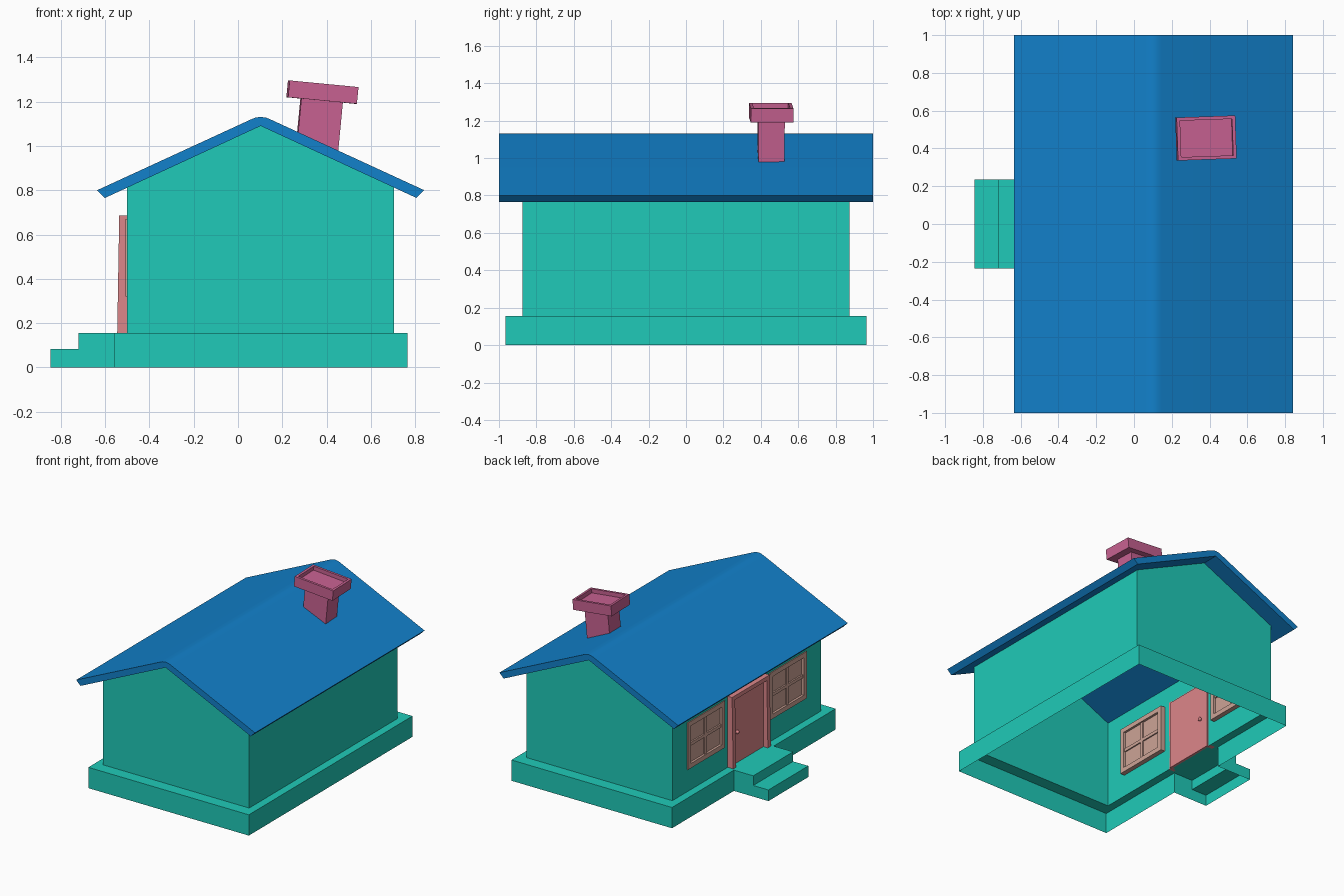
import bpy, bmesh, math
from mathutils import Matrix, Vector

if "Cube" in bpy.data.objects:
    bpy.data.objects.remove(bpy.data.objects["Cube"])


def material(name, rgb):
    m = bpy.data.materials.new(name)
    m.diffuse_color = (*rgb, 1)
    m.use_nodes = True
    m.node_tree.nodes["Principled BSDF"].inputs["Base Color"].default_value = m.diffuse_color
    return m


TEAL = material("teal", (0.014, 0.59, 0.48))
BLUE = material("blue", (0.006, 0.22, 0.60))
PINK = material("pink", (0.58, 0.122, 0.287))
SALMON = material("salmon", (0.72, 0.24, 0.255))
TAN = material("tan", (0.61, 0.37, 0.305))


def finish(name, bm, mat):
    bmesh.ops.remove_doubles(bm, verts=bm.verts, dist=1e-5)
    bmesh.ops.recalc_face_normals(bm, faces=bm.faces)
    me = bpy.data.meshes.new(name)
    bm.to_mesh(me)
    bm.free()
    me.materials.append(mat)
    ob = bpy.data.objects.new(name, me)
    bpy.context.collection.objects.link(ob)
    return ob


def face(bm, pts):
    return bm.faces.new([bm.verts.new(p) for p in pts])


def box(bm, x, y, z):
    c = [(a + b) / 2 for a, b in (x, y, z)]
    s = [b - a for a, b in (x, y, z)]
    return bmesh.ops.create_cube(
        bm, size=1, matrix=Matrix.Translation(c) @ Matrix.Diagonal((*s, 1)))["verts"]


def extrude_y(bm, profile, y0, y1):
    f = face(bm, [(x, y0, z) for x, z in profile])
    r = bmesh.ops.extrude_face_region(bm, geom=[f], use_keep_orig=True)
    vs = [v for v in r["geom"] if isinstance(v, bmesh.types.BMVert)]
    bmesh.ops.translate(bm, verts=vs, vec=(0, y1 - y0, 0))


MID, FLOOR, EAVE, APEX = 0.1025, 0.155, 0.812, 1.09
X0, X1, Y = -0.50, 0.705, 0.875          # wall footprint
BX0, BX1, BY = -0.56, 0.765, 0.965       # plinth footprint
SY = 0.235                               # half width of steps

# Plinth: open-bottomed skirt with a ledge running in to the walls
bm = bmesh.new()
outline = [(BX0, -SY), (BX0, -BY), (BX1, -BY), (BX1, BY), (BX0, BY), (BX0, SY)]
for a, b in zip(outline, outline[1:]):
    face(bm, [(*a, 0), (*b, 0), (*b, FLOOR), (*a, FLOOR)])
outer = [(BX0, -BY), (BX1, -BY), (BX1, BY), (BX0, BY)]
inner = [(X0, -Y), (X1, -Y), (X1, Y), (X0, Y)]
for i in range(4):
    j = (i + 1) % 4
    face(bm, [(*p, FLOOR) for p in (outer[i], outer[j], inner[j], inner[i])])
finish("plinth", bm, TEAL)

# Steps: hollow underneath, opening into the plinth
bm = bmesh.new()
path = [(BX0, FLOOR), (-0.72, FLOOR), (-0.72, 0.083), (-0.845, 0.083), (-0.845, 0)]
for (xa, za), (xb, zb) in zip(path, path[1:]):
    face(bm, [(xa, -SY, za), (xb, -SY, zb), (xb, SY, zb), (xa, SY, za)])
for s in (-SY, SY):
    face(bm, [(x, s, z) for x, z in path + [(BX0, 0)]])
finish("steps", bm, TEAL)

# Walls: thin shell, the door side gridded to leave openings
WY0, WY1, WZ0, WZ1 = 0.265, 0.70, 0.32, 0.67
DY, DZ = 0.205, 0.675
bm = bmesh.new()
face(bm, [(X1, -Y, FLOOR), (X1, Y, FLOOR), (X1, Y, EAVE), (X1, -Y, EAVE)])
for s in (-Y, Y):
    face(bm, [(X0, s, FLOOR), (X1, s, FLOOR), (X1, s, EAVE), (MID, s, APEX), (X0, s, EAVE)])
ys = [-Y, -WY1, -WY0, -DY, DY, WY0, WY1, Y]
zs = [FLOOR, WZ0, WZ1, DZ, EAVE]
for ya, yb in zip(ys, ys[1:]):
    for za, zb in zip(zs, zs[1:]):
        cy, cz = abs(ya + yb) / 2, (za + zb) / 2
        if (cy < DY and cz < DZ) or (WY0 < cy < WY1 and WZ0 < cz < WZ1):
            continue
        face(bm, [(X0, ya, za), (X0, yb, za), (X0, yb, zb), (X0, ya, zb)])
finish("walls", bm, TEAL)

# Roof: bent slab with a rounded ridge
half = [(0.703, 0.765), (0.738, 0.80), (0.045, 1.119), (0.025, 1.127)]
profile = ([(MID, APEX)] + [(MID + x, z) for x, z in half] + [(MID, 1.131)]
           + [(MID - x, z) for x, z in reversed(half)])
bm = bmesh.new()
extrude_y(bm, profile, -1, 1)
roof = finish("roof", bm, BLUE)
bpy.context.view_layer.objects.active = roof
roof.select_set(True)
bpy.ops.object.shade_smooth_by_angle(angle=math.radians(30))
roof.select_set(False)

# Windows: frame, cross bars and pane
F = 0.035
for side, name in ((1, "window_left"), (-1, "window_right")):
    bm = bmesh.new()
    c = side * (WY0 + WY1) / 2
    h = (WY1 - WY0) / 2
    zc = (WZ0 + WZ1) / 2
    fx = (-0.507, -0.465)
    for z in (WZ0, WZ1 - F):
        box(bm, fx, (c - h, c + h), (z, z + F))
    for y in (c - h, c + h - F):
        box(bm, fx, (y, y + F), (WZ0 + F, WZ1 - F))
    mx = (-0.501, -0.473)
    box(bm, mx, (c - 0.012, c + 0.012), (WZ0 + F, WZ1 - F))
    for y in (c - h + F, c + 0.012):
        box(bm, mx, (y, y + h - F - 0.012), (zc - 0.012, zc + 0.012))
    box(bm, (-0.49, -0.482), (c - h + F, c + h - F), (WZ0 + F, WZ1 - F))
    finish(name, bm, TAN)

# Door frame: jambs and lintel leaning out slightly at the foot
bm = bmesh.new()
for y in (-0.222, 0.187):
    for v in box(bm, (-0.545, X0), (y, y + 0.035), (FLOOR, 0.685)):
        if v.co.x < -0.52 and v.co.z > 0.5:
            v.co.x = -0.536
box(bm, (-0.536, X0), (-0.187, 0.187), (0.655, 0.685))
finish("door_frame", bm, SALMON)

# Door leaf and knobs
bm = bmesh.new()
box(bm, (-0.508, -0.49), (-0.2, 0.2), (FLOOR, 0.67))
finish("door", bm, SALMON)
bm = bmesh.new()
for x in (-0.52, -0.478):
    bmesh.ops.create_uvsphere(bm, u_segments=12, v_segments=8, radius=0.014,
                              matrix=Matrix.Translation((x, 0.135, 0.39)))
finish("door_knobs", bm, SALMON)

# Chimney: tilted shaft cut to the roof slope, and a recessed cap
tilt = (Matrix.Translation((0.381, 0.455, 1.2425)) @ Matrix.Rotation(math.radians(2), 4, "Z")
        @ Matrix.Rotation(math.radians(5.5), 4, "Y"))
up = tilt.to_3x3() @ Vector((0, 0, 1))
bm = bmesh.new()
vs = box(bm, (-0.094, 0.094), (-0.07, 0.07), (-0.2, -0.035))
low = [v for v in vs if v.co.z < -0.1]
bmesh.ops.transform(bm, matrix=tilt, verts=bm.verts)
for v in low:
    target = 1.12 - 0.461 * (v.co.x - 0.14) - 0.012
    v.co += up * ((target - v.co.z) / (up.z + 0.461 * up.x))
finish("chimney_shaft", bm, PINK)
bm = bmesh.new()
box(bm, (-0.156, 0.156), (-0.114, 0.114), (-0.038, 0.038))
top = max(bm.faces, key=lambda f: f.calc_center_median().z)
bmesh.ops.inset_region(bm, faces=[top], thickness=0.025)
r = bmesh.ops.extrude_face_region(bm, geom=[top])
bmesh.ops.translate(bm, vec=(0, 0, -0.03),
                    verts=[v for v in r["geom"] if isinstance(v, bmesh.types.BMVert)])
if top.is_valid:
    bm.faces.remove(top)
bmesh.ops.transform(bm, matrix=tilt, verts=bm.verts)
finish("chimney_cap", bm, PINK)
